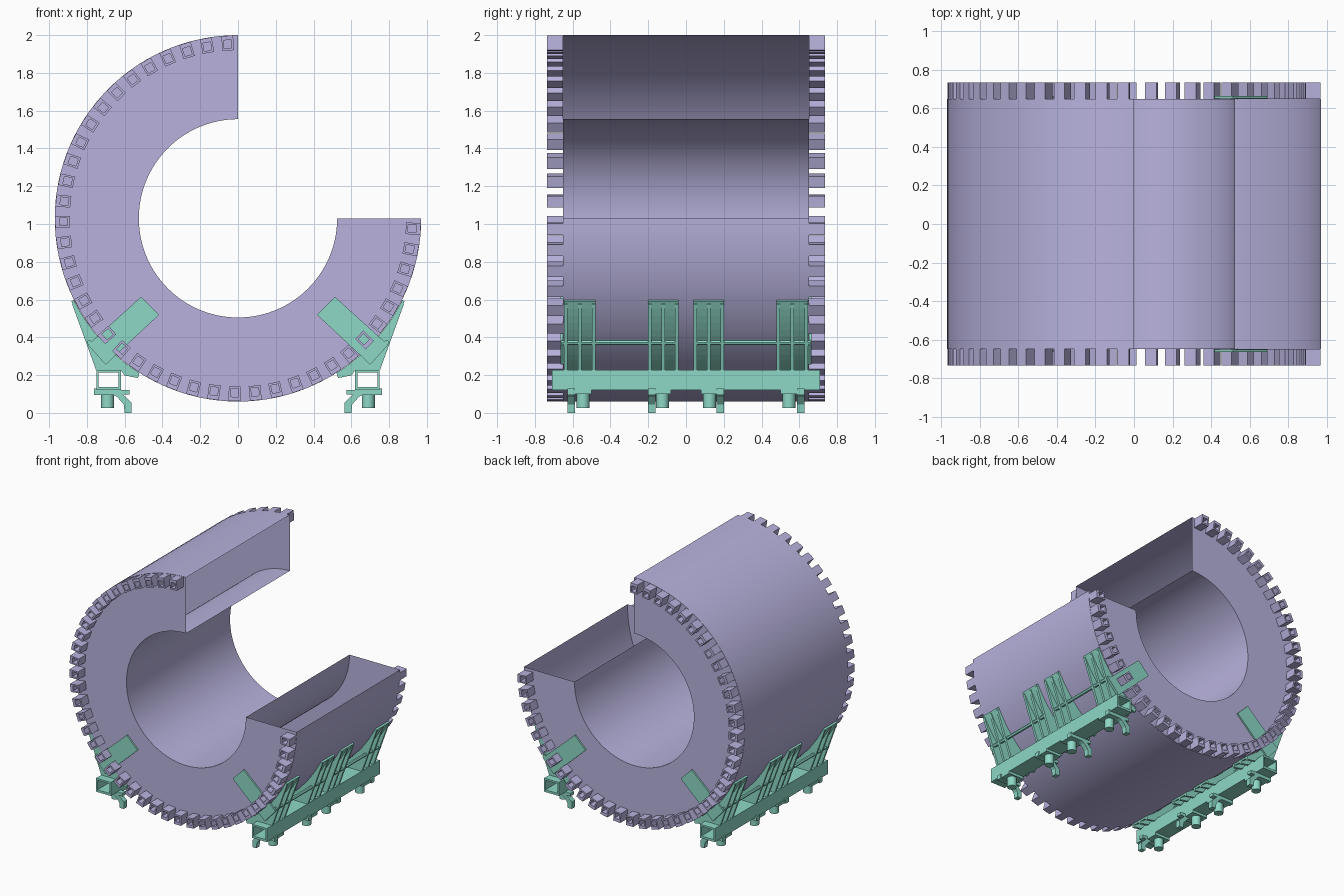
import bpy, bmesh
from math import sin, cos, radians, pi
from mathutils import Matrix

if "Cube" in bpy.data.objects:
    bpy.data.objects.remove(bpy.data.objects["Cube"])

CZ, R_OUT, R_IN, HALF = 1.03, 0.97, 0.525, 0.65


def material(name, color):
    m = bpy.data.materials.new(name)
    m.diffuse_color = color
    m.use_nodes = True
    m.node_tree.nodes["Principled BSDF"].inputs["Base Color"].default_value = m.diffuse_color
    return m


LILAC = material("lilac", (0.48, 0.45, 0.73, 1))
TEAL = material("teal", (0.27, 0.69, 0.57, 1))


def finish(name, bm, mat, mirror=(False, False, False), smooth=False):
    bmesh.ops.recalc_face_normals(bm, faces=bm.faces)
    me = bpy.data.meshes.new(name)
    bm.to_mesh(me)
    bm.free()
    me.materials.append(mat)
    ob = bpy.data.objects.new(name, me)
    bpy.context.collection.objects.link(ob)
    if any(mirror):
        mod = ob.modifiers.new("mirror", 'MIRROR')
        mod.use_axis = mirror
        mod.use_mirror_merge = False
    if smooth:
        bpy.ops.object.select_all(action='DESELECT')
        ob.select_set(True)
        bpy.context.view_layer.objects.active = ob
        bpy.ops.object.shade_smooth_by_angle(angle=radians(30))
    return ob


def polar(r, a):
    return r * cos(a), CZ + r * sin(a)


def prism(bm, pts, y0, y1):
    """Solid from an x,z outline, extruded along y."""
    a = [bm.verts.new((x, y0, z)) for x, z in pts]
    b = [bm.verts.new((x, y1, z)) for x, z in pts]
    bm.faces.new(a)
    bm.faces.new(b[::-1])
    for i in range(len(pts)):
        j = (i + 1) % len(pts)
        bm.faces.new((a[i], b[i], b[j], a[j]))


def frame(bm, outer, inner, y0, y1):
    """Hollow four-sided tube along y from two x,z outlines."""
    loops = [[bm.verts.new((x, y, z)) for x, z in pts]
             for pts, y in ((outer, y0), (outer, y1), (inner, y1), (inner, y0))]
    for k in range(4):
        p, q = loops[k], loops[(k + 1) % 4]
        for i in range(4):
            j = (i + 1) % 4
            bm.faces.new((p[i], p[j], q[j], q[i]))


def cylinder(bm, r, length, matrix, seg=20):
    bmesh.ops.create_cone(bm, cap_ends=True, segments=seg, radius1=r, radius2=r,
                          depth=length, matrix=matrix)


# Three-quarter hollow shell, open at both cut ends
bm = bmesh.new()
N = 90
profile = [(R_IN, -HALF), (R_OUT, -HALF), (R_OUT, HALF), (R_IN, HALF)]
rows = []
for i in range(N + 1):
    a = radians(90 + 270 * i / N)
    rows.append([bm.verts.new((polar(r, a)[0], y, polar(r, a)[1])) for r, y in profile])
for p, q in zip(rows, rows[1:]):
    for k in range(4):
        m = (k + 1) % 4
        bm.faces.new((p[k], p[m], q[m], q[k]))
finish("ring_shell", bm, LILAC, smooth=True)


# Hollow teeth round both rims
def block(a, r0, r1, half_w):
    c, s = cos(a), sin(a)
    return [(r * c - t * s, CZ + r * s + t * c)
            for r, t in ((r0, -half_w), (r1, -half_w), (r1, half_w), (r0, half_w))]


bm = bmesh.new()
for i in range(40):
    a = radians(90 + 6.75 * (i + 0.5))
    frame(bm, block(a, 0.89, 0.968, 0.031), block(a, 0.902, 0.945, 0.02), HALF, 0.735)
finish("rim_teeth", bm, LILAC, mirror=(False, True, False))

# Rectangular tube beams
bm = bmesh.new()


def rect(x0, x1, z0, z1):
    return [(x0, z0), (x1, z0), (x1, z1), (x0, z1)]


frame(bm, rect(0.62, 0.75, 0.12, 0.228), rect(0.633, 0.738, 0.138, 0.214), -0.71, 0.71)
finish("base_beam", bm, TEAL, mirror=(True, False, False))

# Saddle ribs hugging the shell, three per saddle
SADDLES = [(0.04, 0.2), (0.48, 0.645)]
A0, A1 = radians(-57.5), radians(-26.5)
angles = [A0 + (A1 - A0) * i / 12 for i in range(13)]
arc = [polar(0.971, a) for a in angles]
rib = arc + [(0.878, 0.575), (0.752, 0.228), (0.62, 0.225), (0.6, 0.198), (0.53, 0.185)]
bm = bmesh.new()
for y0, y1 in SADDLES:
    for y in (y0, (y0 + y1) / 2 - 0.009, y1 - 0.018):
        prism(bm, rib, y, y + 0.018)
finish("saddle_ribs", bm, TEAL, mirror=(True, True, False))

# Curved saddle pads
bm = bmesh.new()
pad = arc + [polar(0.985, a) for a in reversed(angles)]
for y0, y1 in SADDLES:
    prism(bm, pad, y0, y1)
finish("saddle_pads", bm, TEAL, mirror=(True, True, False))

# Tie rods through the ribs
bm = bmesh.new()
cylinder(bm, 0.013, 0.62, Matrix.Translation((0.785, 0.35, 0.372)) @ Matrix.Rotation(pi / 2, 4, 'X'), 12)
finish("tie_rod", bm, TEAL, mirror=(True, True, False), smooth=True)

# End clamps lying on the flat faces of the shell
bm = bmesh.new()
prism(bm, [(0.513, 0.614), (0.418, 0.519), (0.68, 0.275), (0.778, 0.375)], 0.652, 0.664)
prism(bm, [(0.778, 0.375), (0.68, 0.275), (0.70, 0.255), (0.795, 0.36)], 0.63, 0.664)
finish("end_clamp", bm, TEAL, mirror=(True, True, False))

# Hooked feet and locating studs beneath the beams
hook = [(0.60, 0), (0.565, 0), (0.565, 0.055), (0.61, 0.098), (0.575, 0.098), (0.575, 0.122),
        (0.75, 0.122), (0.75, 0.13), (0.762, 0.13), (0.762, 0.095), (0.66, 0.095), (0.64, 0.085),
        (0.605, 0.045)]
flange = rect(0.62, 0.755, 0.1, 0.122)
bm = bmesh.new()
for y in (0.182, 0.607):
    prism(bm, hook, y - 0.02, y + 0.02)
finish("hook_foot", bm, TEAL, mirror=(True, True, False))
bm = bmesh.new()
for y in (0.125, 0.545):
    prism(bm, flange, y - 0.045, y + 0.045)
finish("foot_flange", bm, TEAL, mirror=(True, True, False))
bm = bmesh.new()
for y in (0.125, 0.545):
    cylinder(bm, 0.034, 0.09, Matrix.Translation((0.69, y, 0.07)))
finish("stud", bm, TEAL, mirror=(True, True, False), smooth=True)
